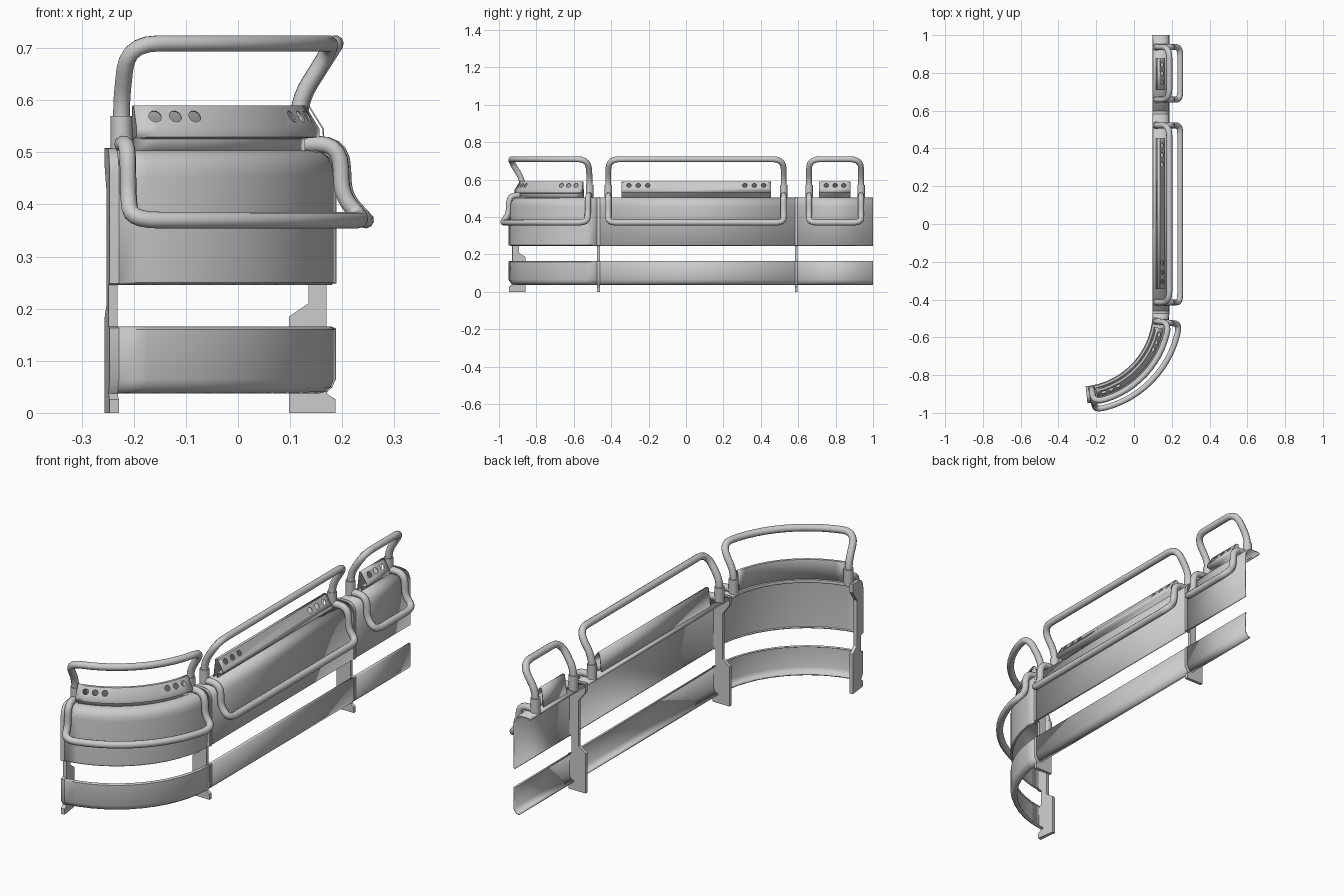
import bpy, bmesh, math
from mathutils import Vector

if "Cube" in bpy.data.objects:
    bpy.data.objects.remove(bpy.data.objects["Cube"])

# Layout: straight run along y, then an arc. v = distance along run, d = depth (x on the straight part)
FACE, R, YS, ANG = 0.187, 0.483, -0.467, math.radians(82)
CX = FACE - R
VEND = YS - R * ANG


def P(v, d, z):
    if v >= YS:
        return Vector((d, v, z))
    t = (YS - v) / R
    r = R + d - FACE
    return Vector((CX + r * math.cos(t), YS - r * math.sin(t), z))


def finish(ob, angle=35):
    bpy.ops.object.select_all(action='DESELECT')
    ob.select_set(True)
    bpy.context.view_layer.objects.active = ob
    bpy.ops.object.shade_smooth_by_angle(angle=math.radians(angle))


def add_object(name, bm):
    me = bpy.data.meshes.new(name)
    bm.to_mesh(me)
    bm.free()
    ob = bpy.data.objects.new(name, me)
    bpy.context.collection.objects.link(ob)
    return ob


def rounded(pts, rads, n=5):
    # replace inner corners with smooth bends
    pts = [Vector(p) for p in pts]
    out = [pts[0]]
    for a, p, b, r in zip(pts, pts[1:], pts[2:], rads):
        ra, rb = min(r, 0.48 * (a - p).length), min(r, 0.48 * (b - p).length)
        q0, q1 = p + (a - p).normalized() * ra, p + (b - p).normalized() * rb
        for k in range(n + 1):
            t = k / n
            out.append(q0 * (1 - t) ** 2 + p * 2 * t * (1 - t) + q1 * t * t)
    return out + [pts[-1]]


def sheet(name, profile, v0, v1, thick):
    n = 12 if v0 < YS - 0.05 else 1
    bm = bmesh.new()
    rows = [[bm.verts.new(P(v0 + (v1 - v0) * i / n, d, z)) for d, z in profile] for i in range(n + 1)]
    for a, b in zip(rows, rows[1:]):
        for j in range(len(profile) - 1):
            bm.faces.new((a[j], b[j], b[j + 1], a[j + 1]))
    ob = add_object(name, bm)
    m = ob.modifiers.new("thickness", 'SOLIDIFY')
    m.thickness, m.offset = thick, -1
    finish(ob)
    return ob


def tube(name, pts, radius):
    cu = bpy.data.curves.new(name, 'CURVE')
    cu.dimensions = '3D'
    cu.bevel_depth, cu.bevel_resolution, cu.use_fill_caps = radius, 3, True
    sp = cu.splines.new('POLY')
    sp.points.add(len(pts) - 1)
    for q, p in zip(sp.points, pts):
        q.co = (*p, 1)
    ob = bpy.data.objects.new(name, cu)
    bpy.context.collection.objects.link(ob)
    bpy.ops.object.select_all(action='DESELECT')
    ob.select_set(True)
    bpy.context.view_layer.objects.active = ob
    bpy.ops.object.convert(target='MESH')
    finish(bpy.context.object, 50)


def rail(name, half, rads, a, b, taper=0.0):
    # mirrored end shape, joined by the long bar
    pts = [(a, d, z) for d, z in half] + [(b, d, z) for d, z in reversed(half)]
    pts = rounded(pts, rads + rads[::-1])
    path = []
    for p, q in zip(pts, pts[1:]):
        n = 12 if abs(q.x - p.x) > 0.15 and p.x < YS else 1
        path += [p.lerp(q, k / n) for k in range(n)]
    path.append(pts[-1])
    out = []
    for v, d, z in path:
        t = max(0, (YS - v) / (R * ANG))
        out.append(P(v, d - taper * t * max(0, d - 0.12) / 0.126, z))
    tube(name, out, 0.016)


# panel profiles (depth, height), bottom to top along the outer face
TOP = [(0.187, 0.455), (0.184, 0.475), (0.175, 0.491), (0.161, 0.501), (0.145, 0.504)]
UPPER = [(0.18, 0.245), (0.187, 0.25)] + TOP + [(0.104, 0.504), (0.099, 0.494)]
LOWER = [(0.158, 0.037), (0.17, 0.04), (0.181, 0.049), (0.187, 0.064), (0.187, 0.16), (0.18, 0.166)]
STRIP = [(0.137, 0.502), (0.137, 0.526), (0.165, 0.529), (0.165, 0.545),
         (0.137, 0.59), (0.125, 0.59), (0.115, 0.502)]

# each section: panel span, rail span, strip span, hole positions
SECTIONS = {
    "curved": ((VEND, -0.475), (-1.141, -0.523), (-1.118, -0.56),
               (-1.075, -1.03, -0.985, -0.69, -0.645, -0.60)),
    "long": ((-0.460, 0.582), (-0.415, 0.522), (-0.345, 0.455),
             (-0.305, -0.255, -0.205, 0.315, 0.365, 0.415)),
    "short": ((0.597, 1.0), (0.658, 0.936), (0.71, 0.88), (0.75, 0.797, 0.844)),
}

for key, ((p0, p1), (r0, r1), (s0, s1), holes) in SECTIONS.items():
    sheet(key + "_upper_panel", UPPER, p0, p1, 0.007)
    sheet(key + "_lower_panel", LOWER, p0, p1, 0.007)

    # sloped strip with round holes
    strip = sheet(key + "_strip", STRIP, s0, s1, 0.003)
    bm = bmesh.new()
    for v in holes:
        c = P(v, 0.150, 0.569)
        axis = (P(v, 0.150 + 0.045, 0.569 + 0.028) - c).normalized()
        mat = axis.to_track_quat('Z', 'Y').to_matrix().to_4x4()
        mat.translation = c
        bmesh.ops.create_cone(bm, cap_ends=True, segments=16, radius1=0.0125, radius2=0.0125,
                              depth=0.02, matrix=mat)
    cutter = add_object(key + "_hole_cutter", bm)
    cutter.hide_render = True
    m = strip.modifiers.new("holes", 'BOOLEAN')
    m.object, m.operation, m.solver = cutter, 'DIFFERENCE', 'EXACT'
    bpy.context.view_layer.objects.active = strip
    for mod in [x.name for x in strip.modifiers if x.type in {'SOLIDIFY', 'BOOLEAN'}]:
        bpy.ops.object.modifier_apply(modifier=mod)
    bpy.data.objects.remove(cutter)

    # hand rail, bumper rail and rail sockets
    rail(key + "_hand_rail", [(0.118, 0.5), (0.118, 0.6), (0.187, 0.709)], [0.04, 0.06], r0, r1)
    rail(key + "_bumper_rail", [(0.11, 0.516), (0.2, 0.516), (0.204, 0.415), (0.245, 0.37)],
         [0.045, 0.03, 0.05], r0, r1, 0.018)
    for i, v in enumerate((r0, r1)):
        tube(f"{key}_rail_socket_{i + 1}", [P(v, 0.118, 0.498), P(v, 0.118, 0.57)], 0.021)

# support posts: flat plates cut to the section outline
POST = [(0.098, 0), (0.187, 0), (0.187, 0.026), (0.170, 0.037), (0.188, 0.064), (0.188, 0.163),
        (0.170, 0.166), (0.170, 0.245), (0.189, 0.248)]
POST += [(d + 0.002, z + 0.003) for d, z in TOP]
POST += [(0.098, 0.508), (0.098, 0.47), (0.135, 0.42), (0.135, 0.21), (0.098, 0.185)]
for name, v0, v1 in (("end_post", VEND - 0.018, VEND), ("corner_post", -0.475, -0.460),
                     ("straight_post", 0.582, 0.597)):
    bm = bmesh.new()
    a, b = ([bm.verts.new(P(v, d, z)) for d, z in POST] for v in (v0, v1))
    bm.faces.new(a)
    bm.faces.new(b[::-1])
    for i in range(len(POST)):
        j = (i + 1) % len(POST)
        bm.faces.new((a[i], b[i], b[j], a[j]))
    bmesh.ops.recalc_face_normals(bm, faces=bm.faces)
    finish(add_object(name, bm))
